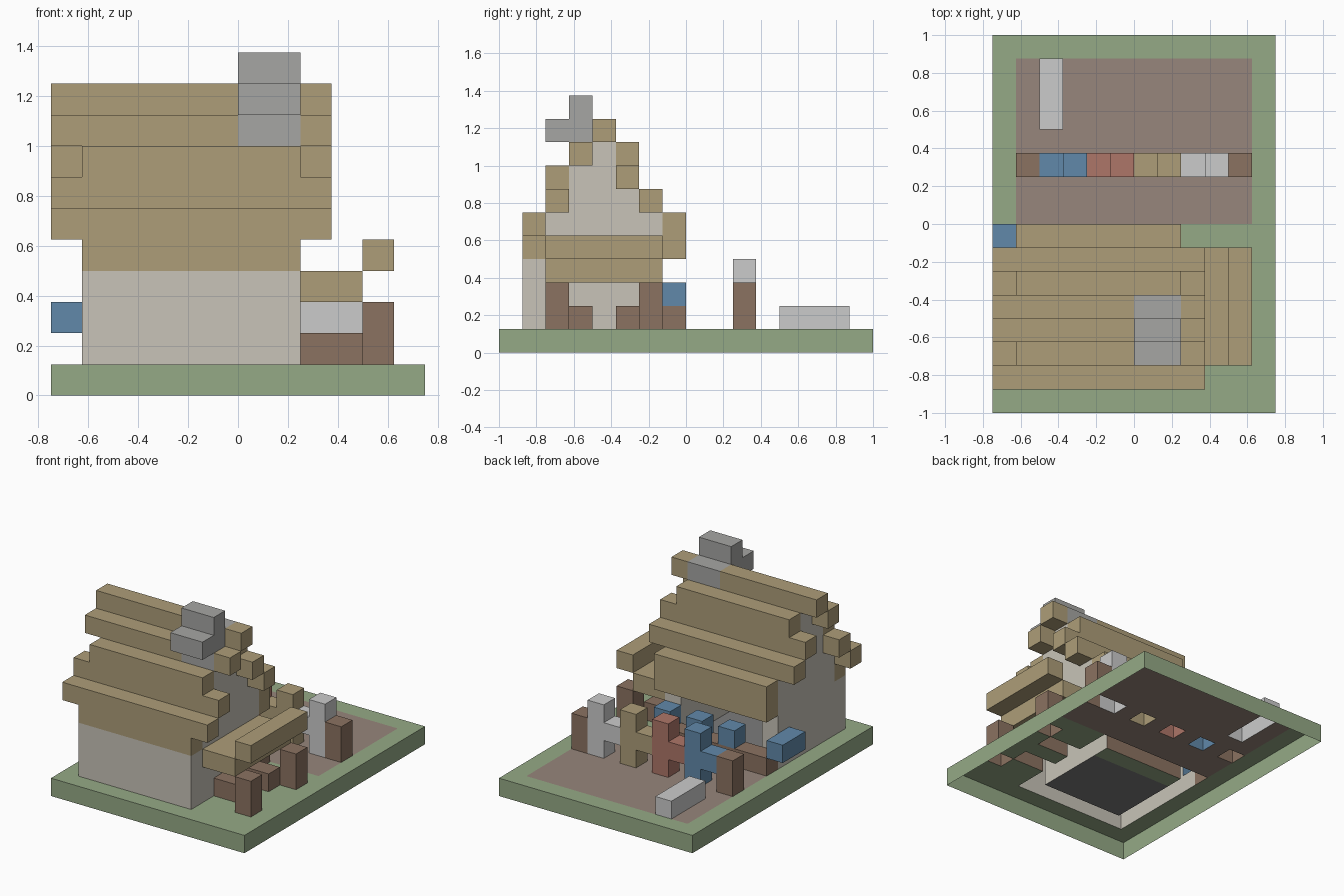
import bpy

if "Cube" in bpy.data.objects:
    bpy.data.objects.remove(bpy.data.objects["Cube"])

U = 0.125            # size of one block
cells = {}           # (i, j, k) -> part name
colors = {}          # part name -> colour


def span(v):
    return range(v[0], v[1] + 1) if isinstance(v, tuple) else range(v, v + 1)


def fill(part, i, j, k):
    """Fill an inclusive range of blocks with a part."""
    for a in span(i):
        for b in span(j):
            for c in span(k):
                cells[a, b, c] = part


def color(r, g, b, *parts):
    for p in parts:
        colors[p] = (r, g, b, 1)


# ground, trodden yard and house floor
fill("ground", (0, 11), (0, 15), 0)
fill("yard", (1, 10), (8, 14), 0)
fill("house_floor", (2, 6), (2, 5), 0)

# house walls: front, gable sides, back corner pillars
fill("walls", (1, 7), 1, (1, 3))
for i in (1, 7):
    fill("walls", i, (2, 6), (1, 5))
    fill("walls", i, (3, 5), 6)
    fill("walls", i, (3, 4), 7)
    fill("walls", i, 4, 8)

# stepped thatch roof: overhanging courses and shorter inset ones
fill("roof", (1, 7), 1, 4)
fill("roof", (0, 8), 1, 5)
fill("roof", (0, 8), 2, 6)
fill("roof", (1, 7), 2, 7)
fill("roof", (0, 8), 3, 8)
fill("roof", (0, 8), 4, 9)
fill("roof", (1, 7), 5, 8)
fill("roof", (0, 8), 5, 7)
fill("roof", (0, 8), 6, 6)
fill("roof", (1, 7), 7, (4, 5))

# chimney stepping through the ridge
fill("chimney", (6, 7), 3, (8, 10))
fill("chimney", (6, 7), (2, 4), 9)

# side awning with posts and benches
fill("awning", (8, 9), (2, 6), 3)
fill("awning", 10, (2, 6), 4)
for j in (2, 6):
    fill("awning_posts", 10, j, (1, 2))
for j in (3, 5):
    fill("benches", (8, 9), j, 1)

# shop counter with goods
fill("counter", (1, 7), 7, 1)
for i in (3, 5, 7):
    fill("goods", i, 7, 2)
fill("goods", 0, (6, 7), 2)

# drying line: end posts and four cloths, each a tall strip with a side flap
for i in (1, 10):
    fill("line_posts", i, 10, (1, 2))
for n, name in enumerate(("blue_cloth", "red_cloth", "tan_cloth", "white_cloth")):
    fill(name, 3 + 2 * n, 10, (1, 3))
    fill(name, 2 + 2 * n, 10, 2)

# stone trough
fill("trough", 2, (12, 14), 1)

color(0.30, 0.40, 0.24, "ground")
color(0.31, 0.24, 0.20, "yard")
color(0.20, 0.20, 0.20, "house_floor")
color(0.58, 0.55, 0.48, "walls")
color(0.42, 0.34, 0.19, "roof", "awning", "tan_cloth")
color(0.38, 0.38, 0.37, "chimney")
color(0.26, 0.17, 0.12, "awning_posts", "benches", "counter", "line_posts")
color(0.12, 0.25, 0.40, "goods", "blue_cloth")
color(0.42, 0.18, 0.14, "red_cloth")
color(0.55, 0.55, 0.54, "white_cloth", "trough")

# corner order of each outward block face
FACES = {
    (1, 0, 0): ((1, 0, 0), (1, 1, 0), (1, 1, 1), (1, 0, 1)),
    (-1, 0, 0): ((0, 1, 0), (0, 0, 0), (0, 0, 1), (0, 1, 1)),
    (0, 1, 0): ((1, 1, 0), (0, 1, 0), (0, 1, 1), (1, 1, 1)),
    (0, -1, 0): ((0, 0, 0), (1, 0, 0), (1, 0, 1), (0, 0, 1)),
    (0, 0, 1): ((0, 0, 1), (1, 0, 1), (1, 1, 1), (0, 1, 1)),
    (0, 0, -1): ((0, 1, 0), (1, 1, 0), (1, 0, 0), (0, 0, 0)),
}


def build(part):
    """Mesh only the exposed faces of a part; the underside stays open."""
    index, faces = {}, []
    for c, p in cells.items():
        if p != part:
            continue
        for d, corners in FACES.items():
            n = tuple(x + y for x, y in zip(c, d))
            if n in cells or n[2] < 0:
                continue
            keys = [tuple(x + y for x, y in zip(c, q)) for q in corners]
            faces.append([index.setdefault(q, len(index)) for q in keys])
    verts = [((x - 6) * U, (y - 8) * U, z * U) for x, y, z in index]
    mesh = bpy.data.meshes.new(part)
    mesh.from_pydata(verts, [], faces)
    mat = bpy.data.materials.new(part)
    mat.diffuse_color = colors[part]
    mat.use_nodes = True
    mat.node_tree.nodes["Principled BSDF"].inputs["Base Color"].default_value = mat.diffuse_color
    mesh.materials.append(mat)
    bpy.context.collection.objects.link(bpy.data.objects.new(part, mesh))


for part in colors:
    build(part)
